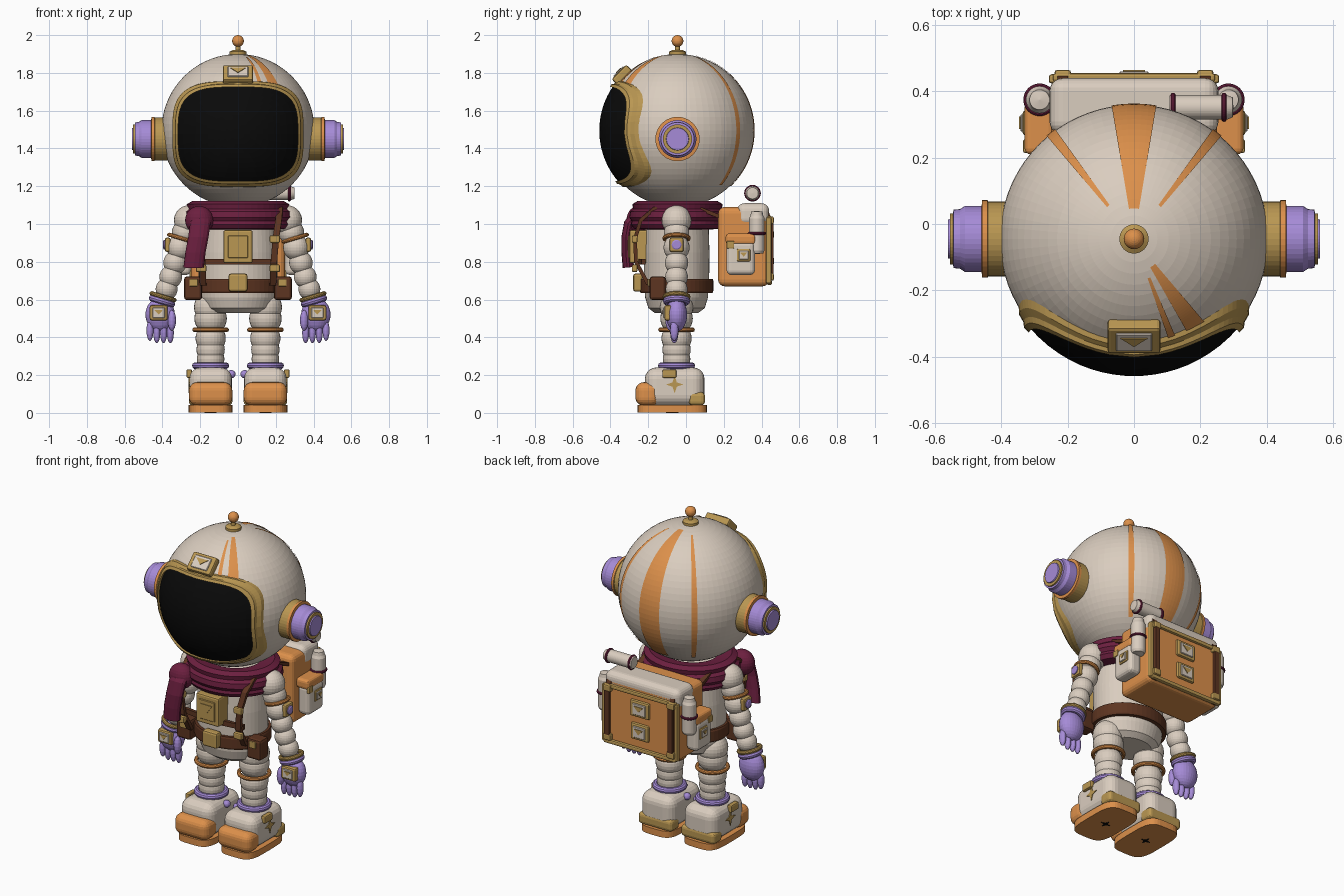
import bpy, bmesh
from math import sin, cos, pi, sqrt, radians, copysign
from mathutils import Vector, Matrix

cube = bpy.data.objects.get("Cube")
if cube:
    bpy.data.objects.remove(cube, do_unlink=True)

PALETTE = {"cream": (.70, .61, .52), "orange": (.72, .28, .07), "gold": (.49, .31, .085),
           "purple": (.38, .26, .68), "maroon": (.15, .014, .05),
           "brown": (.11, .035, .015), "black": (.003, .003, .003)}
MATS = {}
for label, rgb in PALETTE.items():
    m = bpy.data.materials.new(label)
    m.use_nodes = True
    m.diffuse_color = (*rgb, 1)
    m.node_tree.nodes["Principled BSDF"].inputs["Base Color"].default_value = (*rgb, 1)
    MATS[label] = m
X, Y, Z = Vector((1, 0, 0)), Vector((0, 1, 0)), Vector((0, 0, 1))
FRONT = -Y
made = []


def finish(name, bm, colours):
    bmesh.ops.recalc_face_normals(bm, faces=bm.faces[:])
    mesh = bpy.data.meshes.new(name)
    bm.to_mesh(mesh)
    bm.free()
    for c in colours:
        mesh.materials.append(MATS[c])
    ob = bpy.data.objects.new(name, mesh)
    bpy.context.collection.objects.link(ob)
    made.append(ob)


def frame(loc, normal, up=Z):
    n = Vector(normal).normalized()
    if abs(n.dot(up)) > .99:
        up = Y
    x = up.cross(n).normalized()
    rot = Matrix((x, n.cross(x), n)).transposed()
    return Matrix.Translation(loc) @ rot.to_4x4()


def skin(name, loops, colours, wrap=True, caps=False):
    """Bridge loops of points; colours holds one name, or one per row."""
    names = [colours] if isinstance(colours, str) else list(dict.fromkeys(colours))
    bm = bmesh.new()
    rows = [[bm.verts.new(p) for p in loop] for loop in loops]
    n = len(rows[0])
    for r, (a, b) in enumerate(zip(rows, rows[1:])):
        for i in range(n if wrap else n - 1):
            j = (i + 1) % n
            f = bm.faces.new((a[i], a[j], b[j], b[i]))
            f.material_index = 0 if len(names) == 1 else names.index(colours[r])
    if caps:
        bm.faces.new(rows[0])
        bm.faces.new(rows[-1])
    bmesh.ops.remove_doubles(bm, verts=bm.verts[:], dist=.00002)
    finish(name, bm, names)


def lathe(name, profile, loc, axis, colours, squash=1, segs=40):
    m = frame(loc, axis)
    turn = [2 * pi * i / segs for i in range(segs)]
    skin(name, [[m @ Vector((r * cos(t), r * sin(t) * squash, h)) for t in turn]
                for r, h in profile], colours)


def ring(name, loc, axis, big, small, colour):
    turn = [2 * pi * i / 10 for i in range(11)]
    lathe(name, [(big + small * cos(t), small * sin(t)) for t in turn], loc, axis, colour)


def ball(name, loc, radii, colour, segs=28):
    bm = bmesh.new()
    bmesh.ops.create_uvsphere(bm, u_segments=segs, v_segments=segs // 2, radius=1)
    r = radii if isinstance(radii, tuple) else (radii,) * 3
    bm.transform(Matrix.Translation(loc) @ Matrix.Diagonal((*r, 1)))
    finish(name, bm, [colour])


def box(name, size, loc, colour, bevel=.008, segs=2, place=None):
    bm = bmesh.new()
    bmesh.ops.create_cube(bm, size=1, matrix=Matrix.Diagonal((*size, 1)))
    bmesh.ops.bevel(bm, geom=bm.edges[:], offset=bevel, segments=segs, profile=.5, affect='EDGES')
    bm.transform((place or Matrix()) @ Matrix.Translation(loc))
    finish(name, bm, [colour])


def plate(name, outline, place, height, colour):
    skin(name, [[place @ Vector((x, y, h)) for x, y in outline] for h in (0, height)],
         colour, caps=True)


def badge(name, loc, normal, w, h, depth, inner="cream"):
    m = frame(loc, normal)
    box(name + "_frame", (w, h, depth), (0, 0, -depth / 2), "gold", .01, 2, m)
    box(name + "_panel", (w * .68, h * .68, .012), (0, 0, 0), inner, .003, 1, m)
    m = m @ Matrix.Translation((0, 0, .005))
    plate(name + "_mark", [(-w * .25, h * .2), (w * .25, h * .2), (0, -h * .12)], m, .005, "gold")


def ribbon(name, pts, across, half, thick, colour, sides=4):
    pts = [Vector(p) for p in pts]
    grow = sqrt(2) if sides == 4 else 1
    loops = []
    for i, p in enumerate(pts):
        tangent = pts[min(i + 1, len(pts) - 1)] - pts[max(i - 1, 0)]
        n = tangent.cross(across).normalized()
        turn = [2 * pi * (k + .5) / sides for k in range(sides)]
        loops.append([p + grow * (across * half * cos(t) + n * thick * sin(t)) for t in turn])
    skin(name, loops, colour, caps=True)


def power_curve(t, a, b, n):
    c, s = cos(t), sin(t)
    return copysign(abs(c) ** (2 / n), c) * a, copysign(abs(s) ** (2 / n), s) * b


# helmet shell, visor and rim
HEAD = Vector((0, -.045, 1.495))
ball("helmet", HEAD, .405, "cream", 72)


def visor_loop(scale, grow, radius):
    loop = []
    for i in range(72):
        x, z = power_curve(2 * pi * i / 72, .317 + grow, .249 + grow, 3.4)
        x, z = x * scale, z * scale - .019
        loop.append(HEAD + Vector((x, -sqrt(radius ** 2 - x * x - z * z), z)))
    return loop


skin("visor", [visor_loop(k / 10 + .0001, .006, .414) for k in range(11)], "black")
skin("visor_rim", [visor_loop(1, g, r) for g, r in
                   ((0, .40), (0, .425), (.015, .427), (.017, .418), (.03, .416), (.032, .395))], "gold")


# painted stripes along the helmet meridians
def stripe(name, azimuth, half, start, end):
    loops = []
    for k in range(31):
        p = radians(start + (end - start) * k / 30)
        turn = [radians(azimuth + half * j / 3) for j in range(-3, 4)]
        loops.append([HEAD + .4085 * Vector((sin(p) * sin(a), sin(p) * cos(a), cos(p))) for a in turn])
    skin(name, loops, "orange", wrap=False)


stripe("back_stripe", 0, 9.5, 13, 136)
stripe("left_stripe", 38, 2.3, 18, 135)
stripe("right_stripe", -38, 2.3, 18, 135)
stripe("wide_brow_stripe", 145, 5.3, 14, 56)
stripe("thin_brow_stripe", 159, 2, 18, 56)
badge("helmet_badge", HEAD + Vector((0, -.31, .31)), (0, -1, 1), .16, .11, .045)

# antenna
lathe("antenna_base", [(0, -.01), (.044, -.01), (.044, .012), (.03, .02), (.013, .022), (.011, .06), (0, .06)],
      (0, -.045, 1.9), Z, "gold")
ball("antenna_ball", (0, -.045, 1.969), .031, "orange")

# ear pods
for side, s in (("left", 1), ("right", -1)):
    lathe(side + "_ear_pod",
          [(.113, .35), (.113, .44), (.117, .442), (.117, .458), (.1, .46), (.1, .51), (.09, .525),
           (.088, .545), (.077, .546), (.077, .555), (.06, .555), (.058, .562), (0, .562)],
          (0, -.045, 1.45), X * s,
          ["gold", "gold", "orange", "orange"] + ["purple"] * 4 + ["gold"] * 2 + ["purple"] * 2)

# torso, belt and buckle
MID = (0, -.05, 0)
lathe("torso", [(0, .53), (.14, .53), (.18, .555), (.2, .61), (.208, .7), (.21, .85), (.205, .98),
                (.18, 1.06), (0, 1.1)], MID, Z, "cream", .83, 48)
lathe("belt", [(.19, .635), (.222, .635), (.226, .645), (.226, .7), (.222, .71), (.19, .71)],
      MID, Z, "brown", .86, 48)
box("belt_buckle", (.1, .05, .095), (0, -.255, .69), "gold", .012)

# scarf with knot and hanging tail
lathe("scarf", [(.16, 1.11), (.24, 1.122), (.272, 1.105), (.266, 1.08), (.285, 1.065), (.29, 1.035),
                (.275, 1.015), (.28, .998), (.262, .975), (.18, .97)], (0, -.045, 0), Z, "maroon", .88, 48)
ball("scarf_knot", (-.205, -.255, 1.02), (.075, .06, .075), "maroon")
ribbon("scarf_tail", [(-.2, -.25, 1.06), (-.2, -.3, 1.0), (-.21, -.312, .93), (-.225, -.312, .85), (-.235, -.305, .77)],
       X, .055, .03, "maroon", 14)

# chest harness
badge("chest_badge", (0, -.3, .88), FRONT, .155, .175, .1, "gold")
ribbon("chest_strap", [(-.2, -.225, .8), (0, -.25, .8), (.2, -.225, .8)], Z, .015, .01, "brown")
for side, s in (("left", 1), ("right", -1)):
    ribbon(side + "_harness", [(s * .21, .2, 1.03), (s * .21, .05, 1.09), (s * .22, -.17, 1.08), (s * .215, -.24, 1.02),
                               (s * .2, -.27, .92), (s * .19, -.265, .8), (s * .185, -.2, .68)], X, .017, .01, "brown")
    for level in (.92, .765):
        box(side + "_harness_clip", (.055, .03, .04), (s * .195, -.272, level), "gold")
    box(side + "_belt_pouch", (.095, .085, .125), (s * .238, -.15, .66), "brown", .015)
    box(side + "_pouch_clasp", (.045, .015, .04), (s * .235, -.195, .69), "gold", .005)

    # arms
    for x, z, r in ((.26, 1.02, .079), (.283, .955, .067), (.308, .875, .069), (.333, .795, .062),
                    (.356, .72, .06), (.378, .655, .058)):
        ball(side + "_arm_segment", (s * x, -.05, z), r, "cream")
    arm = Vector((s * .3, 0, -1))
    ring(side + "_arm_band", (s * .303, -.05, .925), arm, .064, .011, "orange")
    m = frame((s * .372, -.05, .89), X * s)
    box(side + "_arm_patch", (.075, .075, .03), (0, 0, 0), "gold", .01, 2, m)
    lathe(side + "_arm_button", [(.026, 0), (.026, .02), (.02, .024), (0, .024)],
          (s * .372, -.05, .89), X * s, "purple")

    # gloves
    ring(side + "_wrist_band", (s * .397, -.05, .615), arm, .062, .012, "gold")
    ring(side + "_glove_cuff", (s * .402, -.05, .592), arm, .054, .018, "purple")
    ball(side + "_palm", (s * .412, -.05, .52), (.078, .056, .09), "purple")
    for i in range(4):
        ball(side + "_finger", (s * (.358 + i * .036), -.062, .425 + .012 * (i == 3)),
             (.0185, .022, .056), "purple", 16)
    ball(side + "_thumb", (s * .35, -.085, .49), (.022, .024, .055), "purple", 16)
    badge(side + "_glove_badge", (s * .42, -.115, .53), FRONT, .095, .08, .04)

    # legs
    leg = s * .145
    for z, r in ((.56, .088), (.5, .086), (.395, .08), (.335, .075), (.285, .073)):
        ball(side + "_leg_segment", (leg, -.05, z), r, "cream")
    ring(side + "_knee_band", (leg, -.05, .44), Z, .085, .012, "orange")
    ring(side + "_ankle_ring", (leg, -.05, .25), Z, .08, .018, "purple")

    # boots
    box(side + "_boot", (.225, .315, .205), (leg, -.06, .138), "cream", .06, 5)
    box(side + "_toe_cap", (.23, .13, .125), (leg, -.203, .1), "orange", .045, 5)
    box(side + "_heel_patch", (.23, .085, .07), (leg, .058, .075), "gold", .02, 3)
    outline = [power_curve(2 * pi * i / 40, .116, .183, 4) for i in range(40)]
    plate(side + "_sole", outline, Matrix.Translation((leg, -.073, .002)), .04, "orange")
    star = [(cos(pi * i / 4) * r, sin(pi * i / 4) * r) for i, r in enumerate((.046, .016) * 4)]
    plate(side + "_boot_star", star, frame((s * .256, -.06, .15), X * s), .006, "gold")
    plate(side + "_sole_star", [(x * .7, y * .7) for x, y in star],
          Matrix.Translation((leg, -.073, 0)), .004, "black")
    box(side + "_boot_buckle", (.03, .075, .045), (s * .258, -.088, .208), "gold")
    ball(side + "_boot_knob", (s * .035, -.06, .205), .022, "purple", 16)

    # pack side pockets and tanks
    box(side + "_pocket", (.08, .15, .18), (s * .29, .29, .82), "cream", .025, 3)
    box(side + "_pocket_flap", (.09, .16, .06), (s * .285, .29, .92), "orange", .018, 3)
    box(side + "_pocket_clip", (.02, .04, .04), (s * .325, .235, .89), "gold", .005)
    badge(side + "_pocket_badge", (s * .337, .305, .835), X * s, .075, .07, .02)
    lathe(side + "_tank", [(0, .84), (.034, .845), (.041, .86), (.041, 1.03), (.034, 1.045), (.03, 1.065), (0, 1.07)],
          (s * .285, .375, 0), Z, "cream")
    ring(side + "_tank_band", (s * .285, .375, .95), Z, .041, .008, "maroon")
    ribbon(side + "_pack_strap", [(s * .215, .43, 1.06), (s * .215, .455, 1.0), (s * .215, .455, .73), (s * .215, .43, .68)],
           X, .016, .009, "brown")
    for level in (1.02, .72):
        box(side + "_strap_clip", (.05, .03, .04), (s * .215, .45, level), "gold")
    box(side + "_pack_edge", (.022, .028, .35), (s * .246, .438, .86), "gold")

# backpack body and lid
box("backpack", (.5, .27, .42), (0, .305, .88), "orange", .035, 4)
box("backpack_lid", (.51, .17, .12), (0, .355, 1.05), "cream", .04, 5)
for label, level in (("upper", 1.03), ("lower", .69)):
    box(label + "_pack_rail", (.49, .026, .025), (0, .442, level), "gold")
badge("upper_pack_badge", (0, .455, .94), Y, .13, .1, .03)
badge("lower_pack_badge", (0, .455, .8), Y, .12, .1, .03)

# rolled tube on top of the pack
lathe("pack_tube", [(0, .105), (.034, .105), (.037, .11), (.037, .28), (.03, .298), (0, .3)],
      (0, .352, 1.163), X, "cream")
for x in (.118, .272):
    ring("tube_band", (x, .352, 1.163), X, .036, .008, "maroon")

# smooth shading with crisp edges
for ob in bpy.context.view_layer.objects:
    ob.select_set(ob in made)
bpy.context.view_layer.objects.active = made[0]
bpy.ops.object.shade_smooth_by_angle(angle=radians(40))
